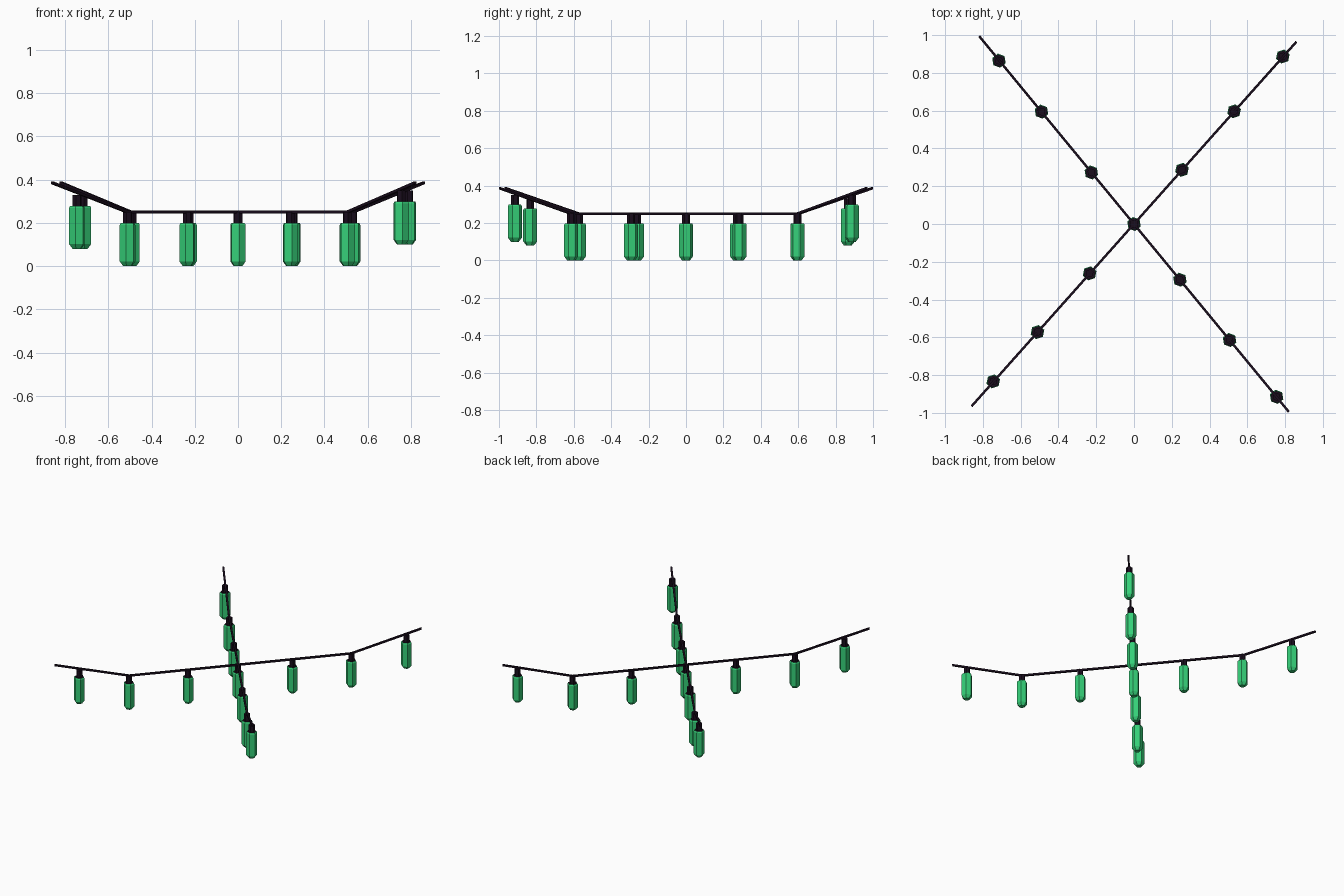
import bpy, bmesh, math
from mathutils import Vector

if "Cube" in bpy.data.objects:
    bpy.data.objects.remove(bpy.data.objects["Cube"])


def material(name, color):
    m = bpy.data.materials.new(name)
    m.diffuse_color = (*color, 1)
    m.use_nodes = True
    m.node_tree.nodes["Principled BSDF"].inputs["Base Color"].default_value = m.diffuse_color
    return m


dark = material("dark_cable", (0.010, 0.004, 0.012))
green = material("green_glass", (0.036, 0.63, 0.19))


def add_object(name, bm, mats):
    bmesh.ops.recalc_face_normals(bm, faces=bm.faces)
    me = bpy.data.meshes.new(name)
    bm.to_mesh(me)
    bm.free()
    for m in mats:
        me.materials.append(m)
    ob = bpy.data.objects.new(name, me)
    bpy.context.collection.objects.link(ob)
    return ob


def wire(name, pts, w=0.0065):
    # square cable swept along a path lying in one vertical plane
    bm = bmesh.new()
    pts = [Vector(p) for p in pts]
    d = (pts[-1] - pts[0]).normalized()
    side = Vector((-d.y, d.x, 0)) * w
    up = Vector((0, 0, w))
    rings = [[bm.verts.new(p + side * a + up * b)
              for a, b in ((1, 1), (-1, 1), (-1, -1), (1, -1))] for p in pts]
    for r, s in zip(rings, rings[1:]):
        for i in range(4):
            j = (i + 1) % 4
            bm.faces.new((r[i], r[j], s[j], s[i]))
    bm.faces.new(rings[0])
    bm.faces.new(rings[-1])
    add_object(name, bm, [dark])


def bulb(name, x, y, z, turn):
    # six-sided glass body with tapered ends, dark lid and socket
    profile = [(0.021, 0), (0.038, 0.022), (0.038, 0.19), (0.033, 0.199),
               (0.0215, 0.199), (0.0215, 0.25)]
    bm = bmesh.new()
    rings = []
    for r, h in profile:
        rings.append([bm.verts.new((r * math.cos(turn + k * math.pi / 3),
                                    r * math.sin(turn + k * math.pi / 3), h))
                      for k in range(6)])
    for n, (a, b) in enumerate(zip(rings, rings[1:])):
        for i in range(6):
            j = (i + 1) % 6
            f = bm.faces.new((a[i], a[j], b[j], b[i]))
            f.material_index = 1 if n >= 3 else 0
    bm.faces.new(rings[0][::-1])
    bm.faces.new(rings[-1]).material_index = 1
    ob = add_object(name, bm, [green, dark])
    ob.location = (x, y, z)


# two crossing cables, flat in the middle and rising at the ends
wire("cable_a", [(-0.82, 0.995, 0.386), (-0.495, 0.60, 0.25),
                 (0.505, -0.613, 0.25), (0.82, -0.995, 0.386)])
wire("cable_b", [(-0.86, -0.965, 0.386), (-0.51, -0.572, 0.25),
                 (0.53, 0.595, 0.25), (0.86, 0.965, 0.386)])

# hanging bulbs
row_a = [(-0.715, 0.865, 0.08), (-0.49, 0.595, 0), (-0.226, 0.273, 0), (0, 0, 0),
         (0.243, -0.295, 0), (0.506, -0.614, 0), (0.755, -0.915, 0.1)]
row_b = [(-0.745, -0.833, 0.08), (-0.511, -0.572, 0), (-0.235, -0.261, 0),
         (0.254, 0.287, 0), (0.53, 0.597, 0), (0.788, 0.887, 0.1)]
for label, row, ang in (("a", row_a, math.atan2(-1, 0.82)),
                        ("b", row_b, math.atan2(0.97, 0.86))):
    for i, (x, y, z) in enumerate(row):
        bulb(f"bulb_{label}_{i + 1}", x, y, z, ang + math.pi / 6)
